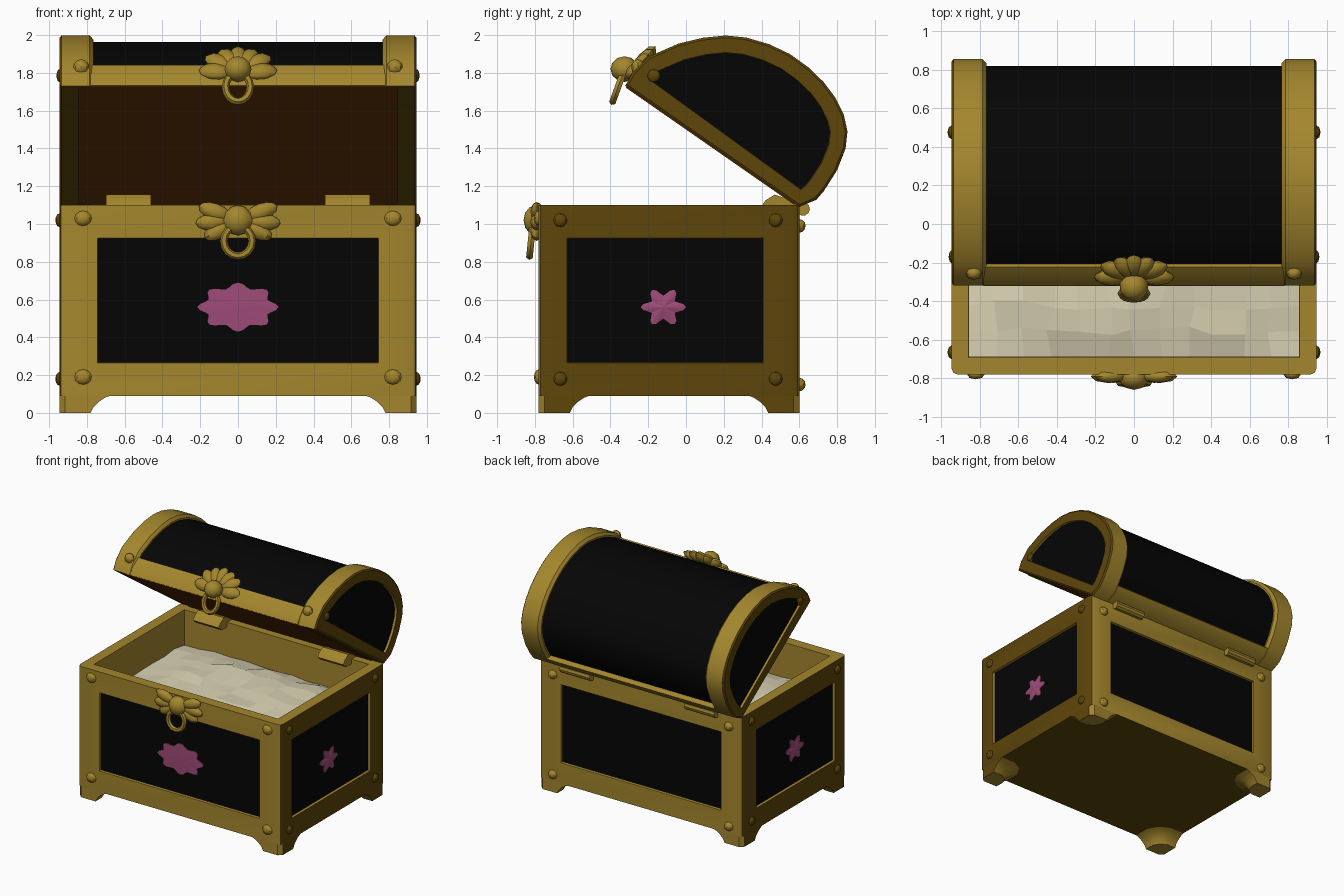
import bpy, bmesh, math, random
from mathutils import Vector, Matrix

if "Cube" in bpy.data.objects:
    bpy.data.objects.remove(bpy.data.objects["Cube"])

random.seed(4)

def material(name, rgb):
    m = bpy.data.materials.new(name)
    m.diffuse_color = (*rgb, 1)
    m.use_nodes = True
    m.node_tree.nodes["Principled BSDF"].inputs["Base Color"].default_value = m.diffuse_color
    return m

GOLD = material("gold", (0.37, 0.24, 0.026))
DARK = material("dark_gold", (0.112, 0.06, 0.003))
BLACK = material("black", (0.0015, 0.0015, 0.0015))
BROWN = material("brown_lining", (0.12, 0.03, 0.003))
CREAM = material("cream", (0.73, 0.67, 0.47))
PINK = material("pink", (0.34, 0.07, 0.185))

def finish(bm, name, mats, smooth=35):
    bmesh.ops.recalc_face_normals(bm, faces=bm.faces)
    me = bpy.data.meshes.new(name)
    bm.to_mesh(me)
    bm.free()
    ob = bpy.data.objects.new(name, me)
    bpy.context.collection.objects.link(ob)
    for m in mats:
        me.materials.append(m)
    if smooth:
        bpy.ops.object.select_all(action='DESELECT')
        ob.select_set(True)
        bpy.context.view_layer.objects.active = ob
        bpy.ops.object.shade_smooth_by_angle(angle=math.radians(smooth))
    return ob

def loft(bm, rings):
    """Skin a stack of equal-length point rings and cap both ends."""
    vs = [[bm.verts.new(p) for p in r] for r in rings]
    n = len(rings[0])
    for a, b in zip(vs, vs[1:]):
        for i in range(n):
            bm.faces.new((a[i], a[(i + 1) % n], b[(i + 1) % n], b[i]))
    return bm.faces.new(vs[0][::-1]), bm.faces.new(vs[-1])

def prism(name, pts, x0, x1, mat):
    bm = bmesh.new()
    loft(bm, [[(x, y, z) for y, z in pts] for x in (x0, x1)])
    return finish(bm, name, [mat])

def blob(bm, loc, size, rot=Matrix(), seg=10):
    m = Matrix.Translation(loc) @ rot @ Matrix.Diagonal((*size, 1))
    bmesh.ops.create_uvsphere(bm, u_segments=seg, v_segments=6, radius=1, matrix=m)

def ring(bm, loc, rx, rz, tube, tilt):
    rot = Matrix.Translation(loc) @ Matrix.Rotation(tilt, 4, 'X')
    n, k = 16, 6
    vs = []
    for i in range(n):
        a = math.tau * i / n
        vs.append([bm.verts.new(rot @ Vector(((rx + tube * math.cos(b)) * math.cos(a),
                   tube * math.sin(b), (rz + tube * math.cos(b)) * math.sin(a))))
                   for b in [math.tau * j / k for j in range(k)]])
    for i in range(n):
        for j in range(k):
            bm.faces.new((vs[i][j], vs[(i + 1) % n][j],
                          vs[(i + 1) % n][(j + 1) % k], vs[i][(j + 1) % k]))

# Chest body: chamfered box, recessed black panels, open cavity, darker end frames
X, Y0, Y1, ZB, ZT = 0.945, -0.78, 0.60, 0.09, 1.10
bm = bmesh.new()
bmesh.ops.create_cube(bm, size=1, matrix=Matrix.Translation((0, (Y0 + Y1) / 2, (ZB + ZT) / 2))
                      @ Matrix.Diagonal((2 * X, Y1 - Y0, ZT - ZB, 1)))
upright = [e for e in bm.edges if abs(e.verts[0].co.z - e.verts[1].co.z) > 0.5]
bmesh.ops.bevel(bm, geom=upright, offset=0.03, segments=2, profile=0.5, affect='EDGES')
bm.normal_update()
sides = [f for f in bm.faces if max(abs(f.normal.x), abs(f.normal.y)) > 0.99]
top = next(f for f in bm.faces if f.normal.z > 0.9)
for f in sides:
    axis = f.normal.copy()
    bmesh.ops.inset_individual(bm, faces=[f], thickness=0.12)
    for v in f.verts:
        v.co.z = 0.265 if v.co.z < 0.6 else 0.925
        if abs(axis.y) > 0.9:
            v.co.x = math.copysign(0.745, v.co.x)
        else:
            v.co.y = -0.63 if v.co.y < -0.1 else 0.41
    bmesh.ops.inset_individual(bm, faces=[f], thickness=0.004, depth=-0.02)
    f.material_index = 1
bmesh.ops.inset_individual(bm, faces=[top], thickness=0.09)
bmesh.ops.inset_individual(bm, faces=[top], thickness=0.002)
for v in top.verts:
    v.co.z = 0.40
bm.normal_update()
for f in bm.faces:
    on_end = abs(f.calc_center_median().x) > 0.90 and abs(f.normal.z) < 0.9
    if f.material_index == 0 and (f.normal.z < -0.9 or (on_end and abs(f.normal.x) > 0.85)):
        if f.normal.z > -0.9 or f.calc_center_median().z < 0.1:
            f.material_index = 2
finish(bm, "chest_body", [GOLD, BLACK, DARK], 30)

# Flared corner feet
for sx in (-1, 1):
    for sy, yc in ((1, Y0), (-1, Y1)):
        bm = bmesh.new()
        rings = []
        for z, s in ((0, .165), (.03, .18), (.06, .21), (.08, .24), (.095, .28)):
            out = [(.03, 0), (s, 0), (s, .5 * s), (.82 * s, .82 * s), (.5 * s, s), (0, s), (0, .03)]
            rings.append([(sx * (X - u), yc + sy * v, z) for u, v in out])
        loft(bm, rings)
        for f in bm.faces:
            f.material_index = int(all(abs(v.co.x) > X - .001 for v in f.verts))
        finish(bm, "foot", [GOLD, DARK])

# Cream filling: lumpy faceted mound
bm = bmesh.new()
bmesh.ops.create_grid(bm, x_segments=12, y_segments=9, size=1)
for v in bm.verts:
    u, w = v.co.x, v.co.y
    edge = max(abs(u), abs(w)) > 0.99
    j = 0 if edge else 0.03
    v.co = Vector((u * 0.856 + random.uniform(-j, j), -0.09 + w * 0.60 + random.uniform(-j, j),
                   0.81 + 0.07 * (1 - u ** 4) * (1 - w ** 4) + random.uniform(-.012, .012)))
finish(bm, "filling", [CREAM], 0)

# Lid cross-section in y, z (open position)
P = [(-.32, 1.73), (-.285, 1.80), (-.2, 1.885), (-.04, 1.955), (.09, 1.986), (.21, 1.998),
     (.32, 1.987), (.44, 1.952), (.55, 1.90), (.65, 1.828), (.73, 1.75), (.79, 1.67),
     (.836, 1.577), (.855, 1.49), (.845, 1.40), (.80, 1.285), (.74, 1.19), (.69, 1.13), (.60, 1.09)]
A, B = Vector(P[0]), Vector(P[-1])
along = (B - A).normalized()
down = Vector((along.y, -along.x))

def shrink(pts, d):
    out = []
    for i, p in enumerate(pts):
        p = Vector(p)
        a = (p - Vector(pts[i - 1])).normalized()
        b = (Vector(pts[(i + 1) % len(pts)]) - p).normalized()
        n = Vector((a.y + b.y, -a.x - b.x)).normalized()
        out.append(tuple(p + n * d / max(0.5, n.dot(Vector((a.y, -a.x))))))
    return out

prism("lid_barrel", shrink(P, 0.035), -0.79, 0.79, BLACK)

# Lid end bands: dark end rings and underside, recessed black end panels
for s in (-1, 1):
    bm = bmesh.new()
    xs = ((.765, .022), (.785, 0), (.935, 0), (.945, .012))
    rings = [[(s * x, y, z) for y, z in (shrink(P, d) if d else P)] for x, d in xs]
    inner, outer = loft(bm, rings)
    bmesh.ops.recalc_face_normals(bm, faces=bm.faces)
    bmesh.ops.inset_individual(bm, faces=[outer], thickness=0.078)
    flat = sorted(outer.verts, key=lambda v: -down.dot(Vector((v.co.y, v.co.z))))[:2]
    for v in flat:
        step = -down * .03 + along * (.035 if v.co.y < .2 else -.03)
        v.co += Vector((0, step.x, step.y))
    bmesh.ops.inset_individual(bm, faces=[outer], thickness=0.003, depth=-0.018)
    bm.normal_update()
    for f in bm.faces:
        under = down.dot(Vector((f.normal.y, f.normal.z))) > 0.98
        if under or (f.normal.x * s > 0.6):
            f.material_index = 2
    outer.material_index = 1
    finish(bm, "lid_end_band", [GOLD, BLACK, DARK])

# Lid rims and brown underside lining
prism("lid_front_rim", [(-.322, 1.732), (-.29, 1.785), (-.222, 1.842), (-.13, 1.75), (-.20, 1.648)],
      -0.78, 0.78, GOLD)
prism("lid_back_rim", [(.60, 1.092), (.69, 1.128), (.735, 1.18), (.66, 1.25), (.52, 1.15)],
      -0.78, 0.78, GOLD)
strip = [A + along * .005 + down * .006, B - along * .03 + down * .006,
         B - along * .03 - down * .003, A + along * .005 - down * .003]
prism("lid_lining", [tuple(p) for p in strip], -0.845, 0.845, BROWN)

# Hinges: rounded knuckle behind, low rounded leaf inside
for s in (-1, 1):
    bm = bmesh.new()
    bmesh.ops.create_cone(bm, cap_ends=True, segments=10, radius1=.036, radius2=.036, depth=.28,
                          matrix=Matrix.Translation((s * .58, .62, 1.08)) @ Matrix.Rotation(math.pi / 2, 4, 'Y'))
    leaf = [(.40, 1.095), (.42, 1.125), (.47, 1.155), (.58, 1.12), (.60, 1.06), (.44, 1.06)]
    loft(bm, [[(s * .58 + x, y, z) for y, z in leaf] for x in (-.12, .12)])
    finish(bm, "hinge", [GOLD])

# Rivets on front, back and lid, then the darker ones on the ends
bm = bmesh.new()
ends = bmesh.new()
for s in (-1, 1):
    for z in (.19, 1.03):
        blob(bm, (s * .82, Y0, z), (.045, .025, .04), seg=8)
        blob(bm, (s * .82, Y1, z - .04), (.04, .033, .036), seg=8)
        for y in (-.665, .475):
            blob(ends, (s * X, y, z - .01), (.022, .036, .036), seg=8)
    blob(bm, (s * .83, -.255, 1.83), (.042, .035, .042), seg=8)
    blob(ends, (s * .945, -.17, 1.785), (.016, .034, .034), seg=8)
finish(bm, "rivets", [GOLD])
finish(ends, "end_rivets", [DARK])

# Body latch: shell wings, ball and hanging loop
bm = bmesh.new()
for s in (-1, 1):
    for a, r, l in ((20, .13, .09), (-4, .135, .09), (-28, .12, .08)):
        t = math.radians(a)
        blob(bm, (s * r * math.cos(t), -.79, 1.02 + r * math.sin(t)), (l, .034, .044),
             Matrix.Rotation(-s * t, 4, 'Y'), 8)
blob(bm, (0, -.795, 1.02), (.08, .065, .08))
ring(bm, (0, -.82, .91), .075, .08, .02, -.1)
finish(bm, "body_latch", [GOLD])

# Lid latch: fan of shells tilted with the rim, ball and loop
bm = bmesh.new()
lean = Matrix.Translation((0, -.285, 1.80)) @ Matrix.Rotation(-.72, 4, 'X')
for a in (5, 35, 62, 90, 118, 145, 175):
    t = math.radians(a)
    r = .12 if abs(a - 90) > 40 else .10
    blob(bm, lean @ Vector((r * math.cos(t), 0, r * math.sin(t))), (.088, .036, .05),
         lean.to_3x3().to_4x4() @ Matrix.Rotation(-t, 4, 'Y'), 8)
blob(bm, (0, -.325, 1.82), (.075, .075, .068))
ring(bm, (0, -.36, 1.725), .065, .08, .02, -.35)
finish(bm, "lid_latch", [GOLD])

# Pink flower emblems on front and both sides
def flower(name, place, rx, rz, lobes, depth, bulge):
    bm = bmesh.new()
    N = lobes * 6
    rim = []
    for i in range(N):
        a = math.tau * i / N
        k = 1 - depth * (0.5 - 0.5 * math.cos(lobes * a))
        rim.append((rx * k * math.cos(a), rz * k * math.sin(a)))
    back = [bm.verts.new(place(u, v, -.002)) for u, v in rim]
    front = [bm.verts.new(place(u, v, .006)) for u, v in rim]
    mid = bm.verts.new(place(0, 0, bulge))
    for i in range(N):
        j = (i + 1) % N
        bm.faces.new((back[i], back[j], front[j], front[i]))
        bm.faces.new((front[i], front[j], mid))
    bm.faces.new(back[::-1])
    finish(bm, name, [PINK], 0)

flower("front_flower", lambda u, v, h: (u, -.76 - h, .56 + v), .215, .13, 8, .22, .009)
for s in (-1, 1):
    flower("side_flower", lambda u, v, h: (s * (.925 + h), -.12 + u, .56 + v), .12, .105, 6, .42, .02)
